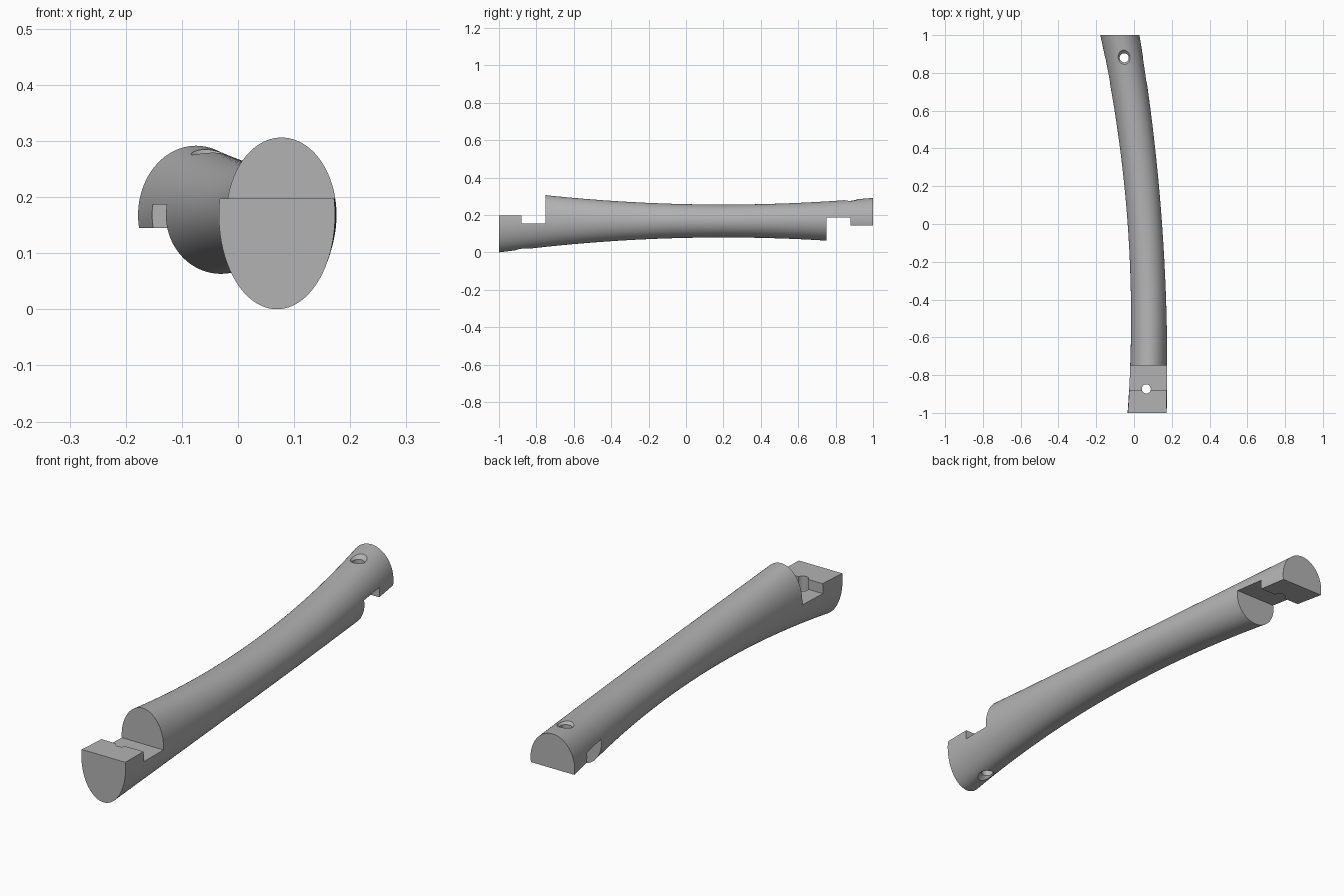
import bpy
import bmesh
from math import cos, sin, tau

if "Cube" in bpy.data.objects:
    bpy.data.objects.remove(bpy.data.objects["Cube"], do_unlink=True)

SIDES, STEPS, MID = 96, 60, 0.168

grey = bpy.data.materials.new("plain grey")
grey.use_nodes = True
grey.diffuse_color = (0.45, 0.45, 0.45, 1)
grey.node_tree.nodes["Principled BSDF"].inputs["Base Color"].default_value = grey.diffuse_color


def finish(name, bm):
    bmesh.ops.recalc_face_normals(bm, faces=bm.faces)
    mesh = bpy.data.meshes.new(name)
    bm.to_mesh(mesh)
    bm.free()
    obj = bpy.data.objects.new(name, mesh)
    bpy.context.collection.objects.link(obj)
    mesh.materials.append(grey)
    return obj


def loft(name, rings):
    """Closed skin through a list of point rings."""
    bm = bmesh.new()
    loops = [[bm.verts.new(p) for p in ring] for ring in rings]
    for a, b in zip(loops, loops[1:]):
        for i in range(len(a)):
            j = (i + 1) % len(a)
            bm.faces.new((a[i], a[j], b[j], b[i]))
    bm.faces.new(loops[0])
    bm.faces.new(loops[-1])
    return finish(name, bm)


def box(name, y0, y1, z0, z1):
    return loft(name, [[(x, y, z) for x, y in ((-1, y0), (1, y0), (1, y1), (-1, y1))]
                       for z in (z0, z1)])


def bore(name, x, y, profile):
    """Round vertical cutter from (radius, height) pairs."""
    return loft(name, [[(x + r * cos(tau * i / 32), y + r * sin(tau * i / 32), z)
                        for i in range(32)] for r, z in profile])


def section(y):
    """Elliptical section: bowed sideways, waisted near the middle."""
    cx = 0.079 - 0.06 * (y + 0.6) ** 2
    rx = 0.091 + 0.0125 * y * y
    rz = 0.088 + 0.0555 * (y - 0.2) ** 2
    return [(cx + rx * cos(tau * i / SIDES), y, MID + rz * sin(tau * i / SIDES))
            for i in range(SIDES)]


# Curved handle body
body = loft("curved_bar", [section(-1 + 2 * k / STEPS) for k in range(STEPS + 1)])

# Stepped lap joints at both ends, and countersunk pin holes
cutters = [
    box("front_tip_cut", -1.1, -0.875, 0.197, 0.6),
    box("front_slot_cut", -0.88, -0.75, 0.155, 0.6),
    box("back_tip_cut", 0.875, 1.1, -0.3, 0.145),
    box("back_slot_cut", 0.75, 0.88, -0.3, 0.187),
    bore("front_hole", 0.065, -0.873, [(0.06, -0.006), (0.024, 0.03), (0.024, 0.3)]),
    bore("back_hole", -0.052, 0.88, [(0.024, 0.05), (0.024, 0.268), (0.06, 0.304)]),
]

bpy.ops.object.select_all(action="DESELECT")
body.select_set(True)
bpy.context.view_layer.objects.active = body
for cutter in cutters:
    mod = body.modifiers.new(cutter.name, "BOOLEAN")
    mod.operation = "DIFFERENCE"
    mod.solver = "EXACT"
    mod.object = cutter
    bpy.ops.object.modifier_apply(modifier=mod.name)
    bpy.data.objects.remove(cutter, do_unlink=True)

bpy.ops.object.shade_smooth_by_angle(angle=0.5)
